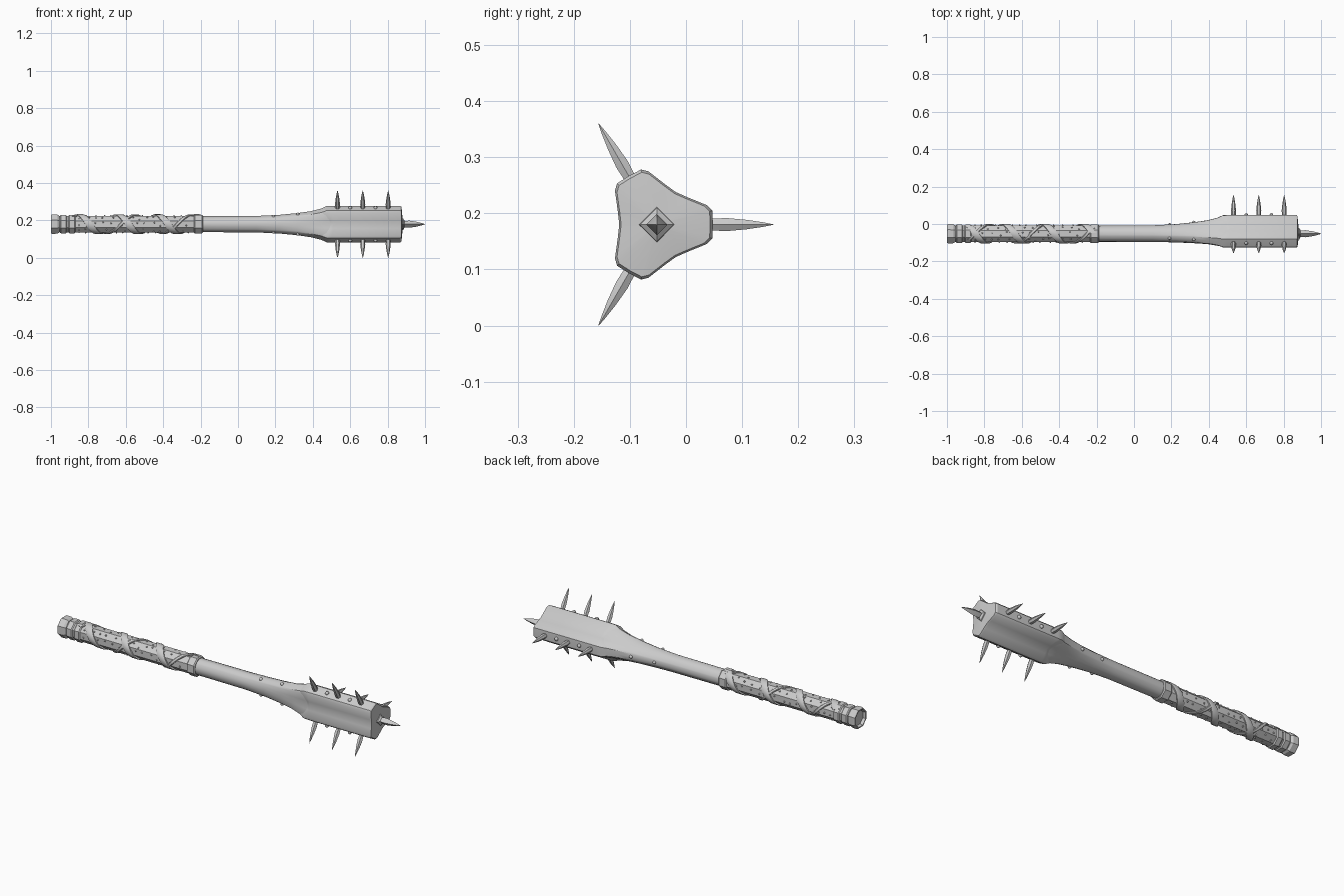
import bpy, bmesh, math, random
from mathutils import Vector, Matrix

random.seed(4)
AXIS = Vector((0, -0.052, 0.18))
TAU = math.tau
LOBES = [k * TAU / 3 for k in range(3)]

if "Cube" in bpy.data.objects:
    bpy.data.objects.remove(bpy.data.objects["Cube"])


def polar(x, r, a):
    return Vector((x, r * math.cos(a), r * math.sin(a))) + AXIS


def finish(name, bm, angle=30):
    bmesh.ops.recalc_face_normals(bm, faces=bm.faces)
    mesh = bpy.data.meshes.new(name)
    bm.to_mesh(mesh)
    bm.free()
    ob = bpy.data.objects.new(name, mesh)
    bpy.context.collection.objects.link(ob)
    bpy.ops.object.select_all(action='DESELECT')
    ob.select_set(True)
    bpy.context.view_layer.objects.active = ob
    bpy.ops.object.shade_smooth_by_angle(angle=math.radians(angle))
    return ob


def loft(name, rings, angle=30, caps=True):
    bm = bmesh.new()
    loops = [[bm.verts.new(p) for p in ring] for ring in rings]
    for a, b in zip(loops, loops[1:]):
        n = len(a)
        for i in range(n):
            bm.faces.new((a[i], a[(i + 1) % n], b[(i + 1) % n], b[i]))
    if caps:
        bm.faces.new(loops[0])
        bm.faces.new(loops[-1])
    return finish(name, bm, angle)


def turned(name, profile, sides=8, angle=25):
    return loft(name, [[polar(x, r, (i + 0.5) * TAU / sides) for i in range(sides)]
                       for x, r in profile], angle)


# Three-lobed cross-section, one lobe repeated around the axis
HALF = [(14, 0.102), (21, 0.096), (42, 0.073)]
LOBE = [(-a, r) for a, r in reversed(HALF)] + [(0, 0.1)] + HALF + [(60, 0.067)]
SECTION = [(c + math.radians(a), r) for c in LOBES for a, r in LOBE]


# Wooden shaft, round at the grip and swelling into the lobes
SHAFT_R = 0.043
FLARE = [(-0.97, 0), (-0.2, 0), (0.1, 0.03), (0.22, 0.14), (0.32, 0.32),
         (0.39, 0.5), (0.44, 0.72), (0.47, 0.85), (0.52, 0.88)]
loft("shaft", [[polar(x, SHAFT_R + (r - SHAFT_R) * t, a) for a, r in SECTION]
               for x, t in FLARE])


# Club head, its rear edge set back in the valleys, with a shallow domed end
def head_ring(x, scale, setback=0):
    return [polar(x + setback * (0.1 - r), r * scale, a) for a, r in SECTION]


loft("club_head", [head_ring(0.445, 0.84, 1), head_ring(0.475, 0.99, 0.8),
                   head_ring(0.5, 1, 0.3), head_ring(0.866, 1), head_ring(0.874, 0.95),
                   head_ring(0.882, 0.1)])


# Spikes: slender, slightly leaf-shaped, faceted
def spike(name, base, direction, length, radius, sides):
    turn = direction.to_track_quat('Z', 'Y').to_matrix()
    rings = []
    for h, s in [(0, 0.85), (0.3, 1), (0.6, 0.72), (0.85, 0.34), (1, 0.03)]:
        rings.append([base + turn @ Vector((radius * s * math.cos(i * TAU / sides),
                                            radius * s * math.sin(i * TAU / sides),
                                            length * h)) for i in range(sides)])
    return loft(name, rings, 20)


for a in LOBES:
    out = Vector((0, math.cos(a), math.sin(a)))
    for x in (0.532, 0.667, 0.803):
        spike("side_spike", polar(x, 0.088, a), out, 0.12, 0.0135, 6)

turned("end_spike_collar", [(0.872, 0.034), (0.884, 0.03), (0.892, 0.016)], 4)
collar = bpy.context.object
spin = Matrix.Translation(AXIS) @ Matrix.Rotation(TAU / 8, 4, 'X') @ Matrix.Translation(-AXIS)
collar.data.transform(spin)
spike("end_spike", polar(0.88, 0, 0), Vector((1, 0, 0)), 0.12, 0.019, 4)


# Domed studs
def studs(name, spots, radius, u=8, v=6):
    bm = bmesh.new()
    for x, r, a in spots:
        bmesh.ops.create_uvsphere(bm, u_segments=u, v_segments=v, radius=radius,
                                  matrix=Matrix.Translation(polar(x, r, a)))
    finish(name, bm, 60)


studs("head_studs", [(x, 0.1, a) for a in LOBES for x in (0.6, 0.735)], 0.01)
studs("neck_studs", [(x, r, a) for a in LOBES for x, r in ((0.19, 0.048), (0.32, 0.061))], 0.009)

# Leather grip and its collars
turned("grip_sleeve", [(-0.93, 0.045), (-0.92, 0.048), (-0.21, 0.048), (-0.2, 0.045)])


def ring_band(name, x0, x1, r):
    turned(name, [(x0, r - 0.005), (x0 + 0.005, r), (x1 - 0.005, r), (x1, r - 0.005)])


ring_band("front_collar", -0.235, -0.188, 0.054)
ring_band("rear_collar", -0.905, -0.87, 0.054)
ring_band("rear_strap", -0.952, -0.915, 0.053)

# Pommel with a recessed end
turned("pommel", [(-0.985, 0.03), (-0.985, 0.042), (-1.0, 0.046), (-1.0, 0.052),
                  (-0.994, 0.056), (-0.965, 0.055), (-0.955, 0.047)])


# Crossing straps wound around the grip
def strap(name, pitch, width, outer, phase, x0=-0.88, x1=-0.22):
    steps = int(24 * (x1 - x0) / abs(pitch))
    rings = []
    for i in range(steps + 1):
        x = x0 + (x1 - x0) * i / steps
        a = phase + TAU * (x - x0) / pitch
        w = width / 2
        rings.append([polar(x + dx, r, a) for dx, r in
                      ((-w, 0.042), (-w, outer - 0.002), (-w * 0.7, outer),
                       (w * 0.7, outer), (w, outer - 0.002), (w, 0.042))])
    loft(name, rings, 35)


strap("wide_strap", 0.21, 0.042, 0.0535, 0.6)
strap("narrow_strap", -0.3, 0.022, 0.0525, 2.2)

# Small rivets scattered along the grip facets
rivets = []
for k in range(8):
    x = -0.85
    while x < -0.25:
        rivets.append((x, 0.0455, k * TAU / 8 + random.uniform(-0.25, 0.25)))
        x += random.uniform(0.03, 0.06)
studs("grip_rivets", rivets, 0.0045, 6, 4)
